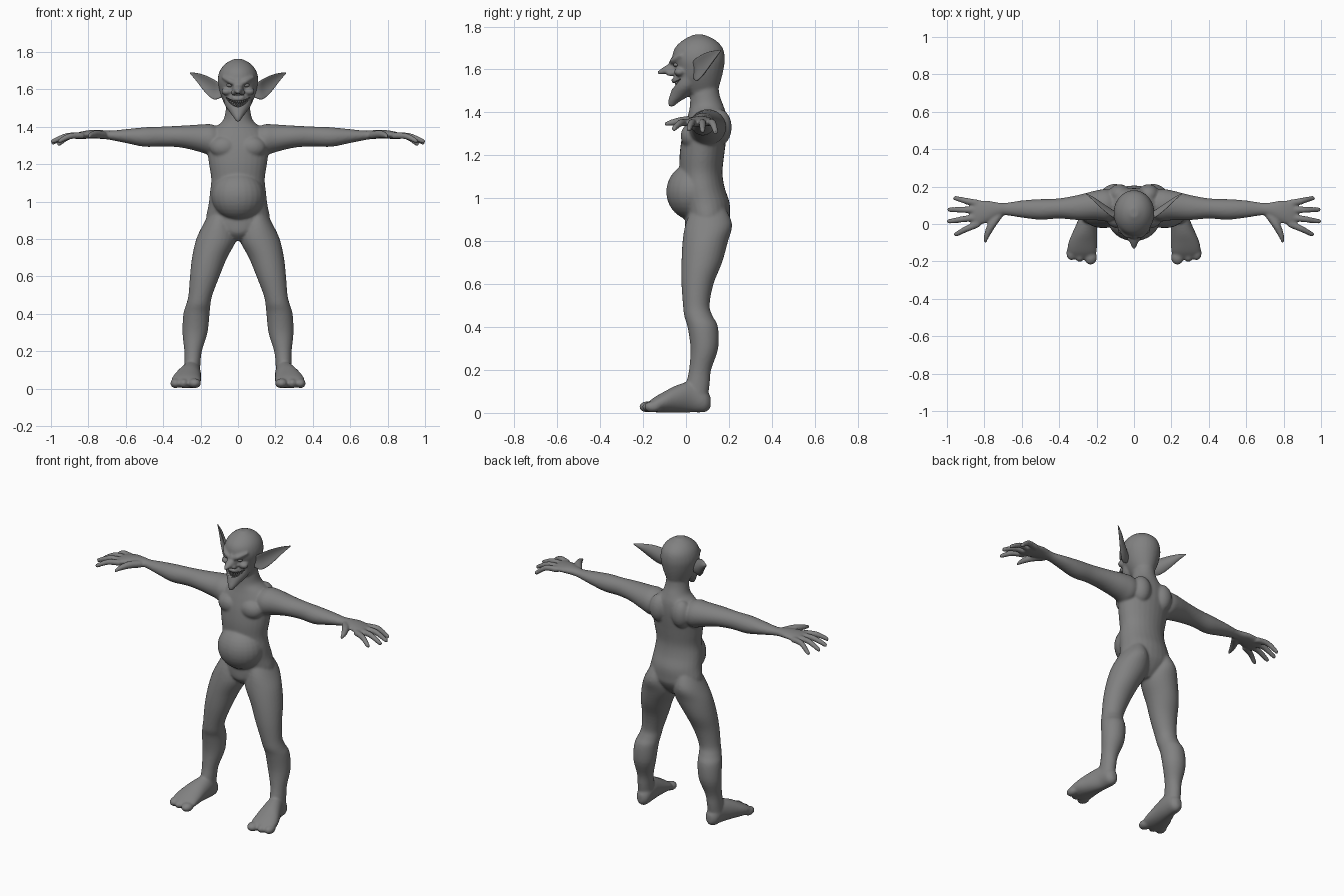
import bpy, bmesh, math
from mathutils import Vector, Matrix

X, Y, Z = Vector((1, 0, 0)), Vector((0, 1, 0)), Vector((0, 0, 1))
skin = bpy.data.materials.new("grey_skin")
skin.diffuse_color = (0.22, 0.22, 0.22, 1)


def resample(rows, steps=4):
    """Catmull-Rom interpolation of loft rows."""
    out = []
    for i in range(len(rows) - 1):
        p0, p1 = rows[max(i - 1, 0)], rows[i]
        p2, p3 = rows[i + 1], rows[min(i + 2, len(rows) - 1)]
        for s in range(steps):
            t = s / steps
            out.append([0.5 * (2 * b + (c - a) * t + (2 * a - 5 * b + 4 * c - d) * t * t
                               + (3 * b - a - 3 * c + d) * t ** 3)
                        for a, b, c, d in zip(p0, p1, p2, p3)])
    return out + [list(rows[-1])]


def loft(bm, rows, A, B, side=1, n=28, bend=0):
    """Rows are (x, y, z, radius along A, radius along B); side=-1 mirrors in x."""
    rings = []
    for x, y, z, ra, rb in resample(rows):
        ring = []
        for k in range(n):
            a = 2 * math.pi * k / n
            v = Vector((x, y, z)) + A * (ra * math.cos(a))
            v += B * (rb * math.sin(a) + bend * ra * math.cos(a) ** 2)
            v.x *= side
            ring.append(bm.verts.new(v))
        rings.append(ring)
    for r, q in zip(rings, rings[1:]):
        for k in range(n):
            bm.faces.new((r[k], r[(k + 1) % n], q[(k + 1) % n], q[k]))
    bm.faces.new(rings[0])
    bm.faces.new(rings[-1])


def upright(bm, rows, side=1):
    """Rows are (z, centre x, front y, back y, half width)."""
    loft(bm, [(x, (f + b) / 2, z, w, (b - f) / 2) for z, x, f, b, w in rows], X, Y, side)


def ball(bm, c, r):
    m = Matrix.Translation(c) @ Matrix.Diagonal((*r, 1))
    bmesh.ops.create_uvsphere(bm, u_segments=24, v_segments=16, radius=1, matrix=m)


def rod(bm, pts, radii, side=1):
    """Round limb through points."""
    d = (Vector(pts[-1]) - Vector(pts[0])).normalized()
    A = d.cross(Z).normalized()
    B = A.cross(d)
    loft(bm, [(*p, r, r) for p, r in zip(pts, radii)], A, B, side, 14)


def finish(name, bm):
    bmesh.ops.recalc_face_normals(bm, faces=bm.faces[:])
    me = bpy.data.meshes.new(name)
    bm.to_mesh(me)
    bm.free()
    me.materials.append(skin)
    for p in me.polygons:
        p.use_smooth = True
    ob = bpy.data.objects.new(name, me)
    bpy.context.collection.objects.link(ob)
    return ob


body = bmesh.new()
# torso and neck
upright(body, [(.79, 0, .04, .13, .03), (.83, 0, 0, .17, .1), (.88, 0, -.005, .2, .162),
               (.92, 0, -.005, .205, .17), (.98, 0, -.02, .203, .158), (1.05, 0, -.03, .18, .15),
               (1.12, 0, -.03, .17, .143), (1.2, 0, -.03, .178, .155), (1.28, 0, -.02, .188, .165),
               (1.34, 0, -.005, .192, .165), (1.39, 0, .01, .188, .13), (1.43, 0, .018, .175, .083),
               (1.48, 0, .02, .157, .067), (1.54, 0, .02, .15, .06)])
# belly
ball(body, (0, .032, 1.03), (.142, .124, .132))
# skull
upright(body, [(1.49, 0, 0, .145, .055), (1.55, 0, -.042, .163, .086), (1.6, 0, -.055, .175, .102),
               (1.65, 0, -.065, .181, .109), (1.7, 0, -.052, .171, .097),
               (1.738, 0, -.012, .135, .066), (1.762, 0, .035, .085, .022)])
# jaw and pointed chin
upright(body, [(1.57, 0, -.05, .08, .08), (1.52, 0, -.062, .06, .072), (1.48, 0, -.075, .02, .046),
               (1.45, 0, -.084, -.03, .024), (1.427, 0, -.082, -.055, .009)])
# nose
loft(body, [(0, -.03, 1.605, .032, .03), (0, -.085, 1.6, .026, .022), (0, -.115, 1.59, .017, .014),
            (0, -.134, 1.584, .007, .007)], X, Z)
ball(body, (0, -.058, 1.628), (.014, .022, .03))
# upper lip
rod(body, [(-.06, -.012, 1.572), (-.03, -.05, 1.554), (0, -.06, 1.55), (.03, -.05, 1.554),
           (.06, -.012, 1.572)], [.006, .01, .01, .01, .006])

for s in (-1, 1):
    # brow, cheek, nostril
    rod(body, [(.012, -.068, 1.63), (.045, -.058, 1.645), (.085, -.02, 1.668)], [.012, .014, .008], s)
    ball(body, (s * .06, -.03, 1.588), (.03, .026, .02))
    ball(body, (s * .023, -.072, 1.582), (.016, .022, .014))
    # shoulder blade and chest muscle
    ball(body, (s * .078, .155, 1.33), (.06, .058, .085))
    ball(body, (s * .075, .03, 1.29), (.075, .055, .06))
    # leg
    upright(body, [(.96, .09, .03, .18, .05), (.88, .103, -.002, .215, .082), (.8, .115, -.016, .196, .108),
                   (.7, .152, -.021, .168, .094), (.6, .178, -.021, .128, .079), (.5, .201, -.014, .11, .064),
                   (.45, .212, -.008, .125, .065), (.4, .222, .007, .149, .07), (.3, .23, .021, .15, .067),
                   (.2, .24, .014, .117, .047), (.13, .244, 0, .11, .043), (.06, .246, 0, .1, .043)], s)
    # foot
    loft(body, [(.243, .115, .05, .016, .025), (.243, .09, .056, .04, .052), (.247, .03, .074, .049, .072),
                (.262, -.04, .066, .064, .064), (.274, -.1, .051, .077, .049), (.278, -.15, .037, .078, .034),
                (.278, -.178, .028, .062, .02)], X, Z, s)
    for tx, ty, r in ((.232, -.178, .034), (.29, -.164, .027), (.334, -.155, .028)):
        ball(body, (s * tx, ty, .028), (r, .04, .026))
    # arm and palm
    loft(body, [(.08, .1, 1.33, .06, .055), (.14, .1, 1.33, .086, .083), (.2, .1, 1.338, .08, .074),
                (.3, .088, 1.347, .067, .059), (.4, .083, 1.348, .054, .053), (.5, .078, 1.345, .055, .052),
                (.6, .08, 1.35, .046, .037), (.68, .08, 1.354, .034, .025), (.72, .078, 1.358, .036, .024),
                (.78, .068, 1.36, .057, .023), (.84, .057, 1.354, .068, .02),
                (.87, .055, 1.348, .06, .014)], Y, Z, s)
    # fingers and thumb
    for by, tx, ty, tz in ((.11, .967, .138, 1.305), (.075, .998, .077, 1.312),
                           (.037, 1.0, .014, 1.318), (.002, .963, -.055, 1.32)):
        mx, my = (.83 + tx) / 2, (by + ty) / 2
        rod(body, [(.83, by, 1.352), (mx, my, 1.35), (tx - .012, ty, tz + .005), (tx, ty, tz)],
            [.019, .017, .013, .008], s)
    rod(body, [(.72, .05, 1.355), (.76, -.005, 1.36), (.787, -.06, 1.354), (.797, -.1, 1.346)],
        [.022, .022, .016, .008], s)

body_ob = finish("body", body)
rm = body_ob.modifiers.new("fuse", 'REMESH')
rm.mode = 'VOXEL'
rm.voxel_size = .0065
rm.use_smooth_shade = True
sm = body_ob.modifiers.new("soften", 'SMOOTH')
sm.factor = .5
sm.iterations = 8

# grinning mouth opening
cut = bmesh.new()
ts = [i / 4 for i in range(-4, 5)]
loft(cut, [(.064 * t, -.06 + .04 * t * t, 1.522 + .034 * t * t, .03, .014 * (1 - t * t) + .002)
           for t in ts], Y, Z, n=16)
cutter = finish("mouth_cutter", cut)
cutter.hide_render = True
cutter.display_type = 'WIRE'
bo = body_ob.modifiers.new("mouth", 'BOOLEAN')
bo.operation = 'DIFFERENCE'
bo.object = cutter

# teeth
teeth = bmesh.new()
for i in range(-4, 5):
    t = i / 5.5
    for up in (1, -1):
        h = .011 * (1 - .5 * t * t)
        z = 1.522 + .034 * t * t + up * .006
        m = Matrix.Translation((.064 * t + up * .002, -.046 + .036 * t * t, z))
        m = m @ Matrix.Rotation(math.pi if up > 0 else 0, 4, 'X')
        bmesh.ops.create_cone(teeth, cap_ends=True, segments=8, radius1=.0065, radius2=.001,
                              depth=h + .008, matrix=m)
finish("teeth", teeth)

# eyes
eyes = bmesh.new()
for s in (-1, 1):
    ball(eyes, (s * .044, -.045, 1.622), (.017, .014, .01))
finish("eyes", eyes)

# long cupped ears
for s, name in ((-1, "ear_right"), (1, "ear_left")):
    ear = bmesh.new()
    up = Vector((-.1, -.1, 1)).normalized()
    out = Vector((.57, -.82, 0))
    loft(ear, [(.08, .045, 1.59, .035, .014), (.11, .058, 1.595, .05, .013),
               (.14, .08, 1.612, .05, .011), (.175, .105, 1.637, .04, .009),
               (.215, .135, 1.665, .022, .007), (.256, .162, 1.688, .003, .002)],
         up, out, s, 24, .35)
    finish(name, ear)
